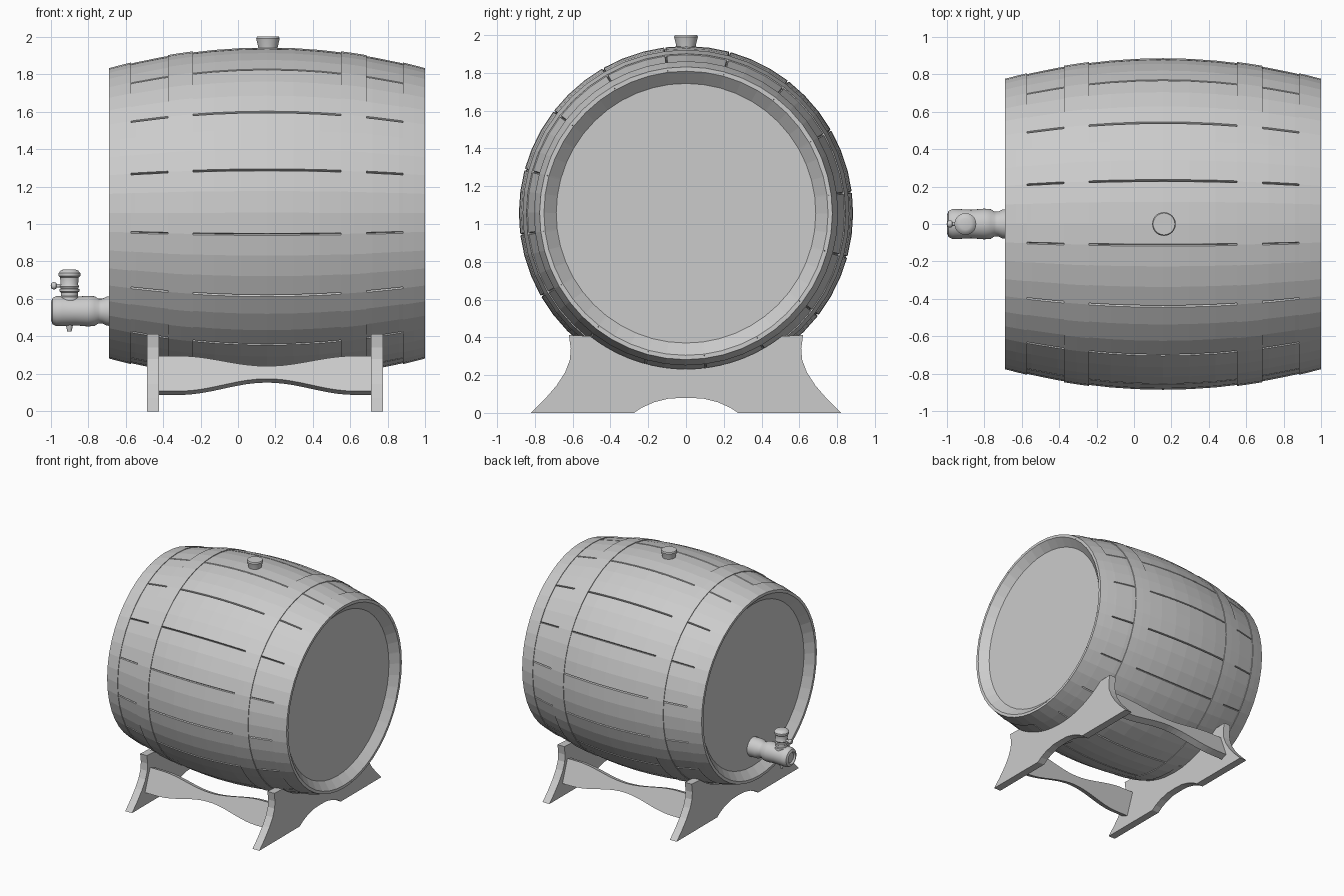
import bpy, bmesh, math
from mathutils import Vector, Matrix

if "Cube" in bpy.data.objects:
    bpy.data.objects.remove(bpy.data.objects["Cube"])

CX, CZ, HALF = 0.155, 1.057, 0.844     # barrel centre and half length
STAVE = math.radians(22.5)
START = math.radians(-7.3)


def finish(name, bm, smooth=None):
    bmesh.ops.remove_doubles(bm, verts=bm.verts, dist=1e-5)
    bmesh.ops.recalc_face_normals(bm, faces=bm.faces)
    me = bpy.data.meshes.new(name)
    bm.to_mesh(me)
    bm.free()
    ob = bpy.data.objects.new(name, me)
    bpy.context.collection.objects.link(ob)
    if smooth:
        bpy.ops.object.select_all(action='DESELECT')
        ob.select_set(True)
        bpy.context.view_layer.objects.active = ob
        bpy.ops.object.shade_smooth_by_angle(angle=math.radians(smooth))
    return ob


def lathe(name, profile, origin, axis='X', angles=None, closed=False, smooth=None):
    """Revolve (distance along axis, radius); angles hold (angle, groove depth)."""
    angles = angles or [(math.tau * i / 32, 0) for i in range(32)]
    bm = bmesh.new()
    rings = []
    for a, depth in angles:
        ring = []
        for t, r in profile:
            if depth and r > 0.765:
                r -= depth
            u, v = -r * math.cos(a), r * math.sin(a)
            co = (t, u, v) if axis == 'X' else (u, v, t)
            ring.append(bm.verts.new(Vector(co) + Vector(origin)))
        rings.append(ring)
    n = len(profile)
    for i, ring in enumerate(rings):
        nxt = rings[(i + 1) % len(rings)]
        for j in range(n if closed else n - 1):
            k = (j + 1) % n
            bm.faces.new((ring[j], ring[k], nxt[k], nxt[j]))
    return finish(name, bm, smooth)


def slab(name, outline, thickness, matrix):
    """Extrude a flat outline along its local z and place it."""
    bm = bmesh.new()
    face = bm.faces.new([bm.verts.new((x, y, 0)) for x, y in outline])
    out = bmesh.ops.extrude_face_region(bm, geom=[face])
    top = [v for v in out['geom'] if isinstance(v, bmesh.types.BMVert)]
    bmesh.ops.translate(bm, verts=top, vec=(0, 0, thickness))
    bm.transform(matrix)
    return finish(name, bm)


def radius(t):
    return 0.885 - 0.115 * (t / HALF) ** 2


# Barrel body: 16 staves, three flats each, with a narrow groove between
stave_angles = []
for i in range(16):
    a = START + i * STAVE
    g = math.radians(0.35)
    stave_angles += [(a, 0.014), (a + g, 0), (a + STAVE / 3, 0),
                     (a + STAVE * 2 / 3, 0), (a + STAVE - g, 0)]
side = [HALF * (i / 6 - 1) for i in range(13)]
ends = [(-HALF + 0.06, 0), (-HALF + 0.06, 0.687), (-HALF, 0.752)]
profile = ends + [(t, radius(t)) for t in side] + [(-t, r) for t, r in reversed(ends)]
lathe('barrel_staves', profile, (CX, 0, CZ), angles=stave_angles)

# Four thin hoops
hoop_angles = [(START + i * STAVE / 3, 0) for i in range(48)]
for label, t0, t1 in (('left_end', -HALF, -0.725), ('left_inner', -0.53, -0.395),
                      ('right_inner', 0.395, 0.53), ('right_end', 0.725, HALF)):
    ts = [t0, (t0 + t1) / 2, t1]
    ring = [(t, radius(t) + 0.005) for t in ts] + [(t, radius(t) - 0.008) for t in reversed(ts)]
    lathe(label + '_hoop', ring, (CX, 0, CZ), angles=hoop_angles, closed=True)

# Bung on top
lathe('bung', [(1.90, 0), (1.90, 0.048), (1.945, 0.052), (1.99, 0.063), (2.0, 0.058), (2.0, 0)],
      (0.16, 0, 0), 'Z', smooth=35)

# Stand end plates, mirrored half outline
half = [(0, 0.08), (0.09, 0.076), (0.17, 0.056), (0.235, 0.027), (0.275, 0), (0.82, 0),
        (0.75, 0.07), (0.685, 0.145), (0.64, 0.215), (0.615, 0.28), (0.61, 0.34), (0.62, 0.412)]
for i in range(13):
    a = math.radians(37.9) * (1 - i / 12)
    half.append((0.825 * math.sin(a), CZ - 0.825 * math.cos(a)))
outline = half + [(-y, z) for y, z in reversed(half[1:-1])]
to_yz = Matrix(((0, 0, 1, 0), (1, 0, 0, 0), (0, 1, 0, 0), (0, 0, 0, 1)))
for label, x in (('left', -0.487), ('right', 0.711)):
    slab(label + '_stand_plate', outline, 0.064, Matrix.Translation((x, 0, 0)) @ to_yz)

# Leaning side rails with a waisted outline
X0, X1, N = -0.43, 0.72, 24


def bump(x):
    return 0.5 + 0.5 * math.cos(math.pi * min(1, abs(x - CX) / 0.47))


xs = [X0 + (X1 - X0) * i / N for i in range(N + 1)]
rail = [(x, 0.07 * bump(x)) for x in xs] + [(x, 0.2 - 0.058 * bump(x)) for x in reversed(xs)]
lean = math.radians(20)
for label, s in (('front', -1), ('back', 1)):
    m = Matrix(((1, 0, 0, 0),
                (0, -s * math.sin(lean), -s * math.cos(lean), s * 0.645),
                (0, math.cos(lean), -math.sin(lean), 0.108),
                (0, 0, 0, 1)))
    slab(label + '_stand_rail', rail, 0.06, m)

# Tap: horizontal body, upright valve, knob and spout
TX, TZ = -0.9, 0.535
lathe('tap_body', [(-0.60, 0), (-0.60, 0.08), (-0.70, 0.078), (-0.725, 0.066), (-0.745, 0.066),
                   (-0.765, 0.079), (-0.80, 0.082), (-0.87, 0.076), (-0.94, 0.08), (-0.97, 0.08),
                   (-0.99, 0.07), (-0.998, 0.05), (-0.985, 0.04), (-0.985, 0)],
      (0, 0, TZ), smooth=40)
lathe('tap_valve', [(0.53, 0), (0.53, 0.06), (0.61, 0.052), (0.615, 0.046), (0.635, 0.046),
                    (0.64, 0.053), (0.652, 0.053), (0.657, 0.046), (0.667, 0.052), (0.677, 0.046),
                    (0.715, 0.05), (0.722, 0.058), (0.738, 0.058), (0.752, 0.046), (0.758, 0.03),
                    (0.758, 0)], (TX, 0, 0), 'Z', smooth=40)
lathe('tap_knob', [(-0.93, 0), (-0.93, 0.01), (-0.968, 0.01), (-0.972, 0.017), (-0.985, 0.02),
                   (-0.996, 0.015), (-1.0, 0)], (0, 0, 0.67), smooth=40)
lathe('tap_spout', [(0.50, 0), (0.50, 0.022), (0.455, 0.018), (0.425, 0.011), (0.425, 0)],
      (TX, 0, 0), 'Z', smooth=40)
